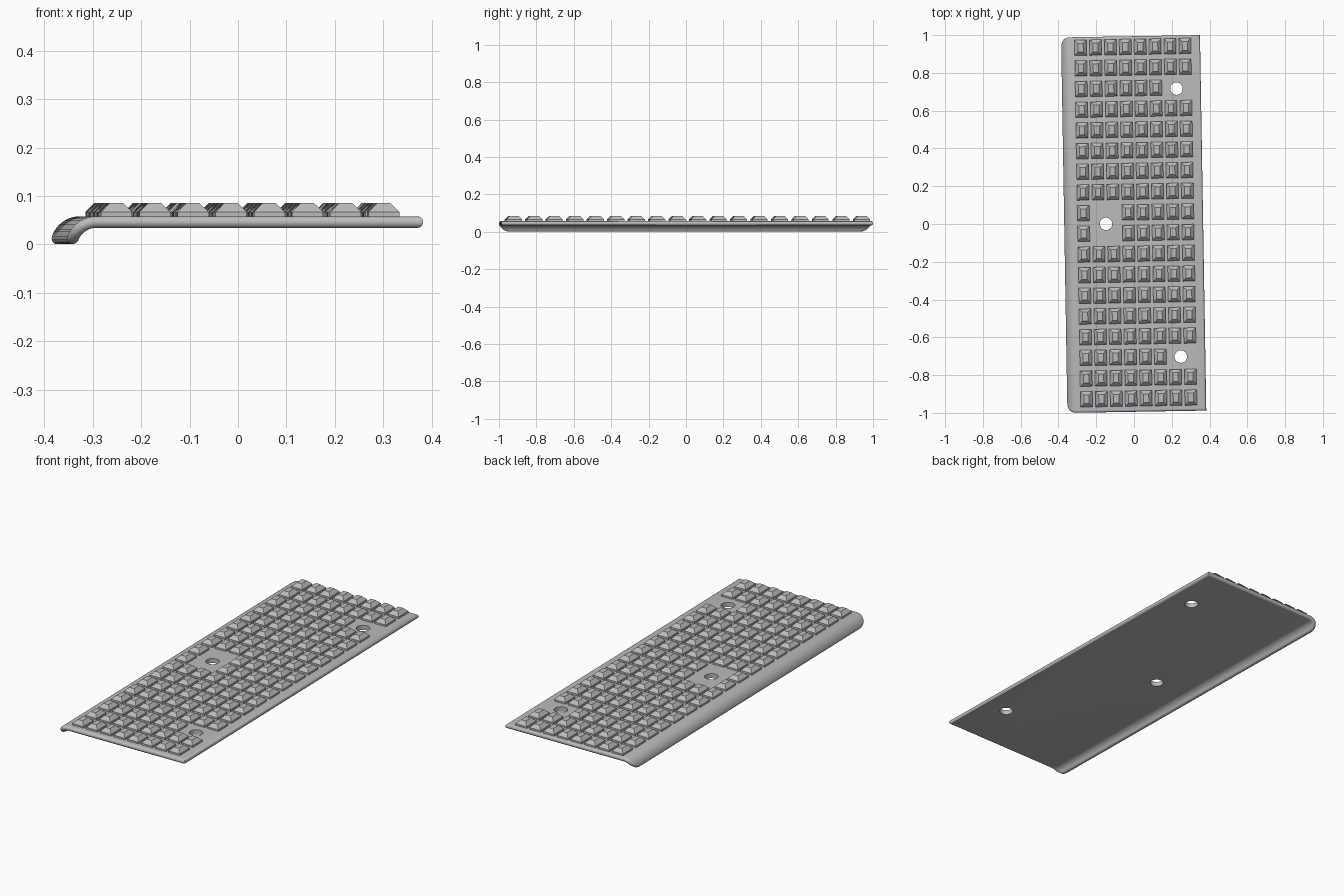
import bpy, bmesh, math

if "Cube" in bpy.data.objects:
    bpy.data.objects.remove(bpy.data.objects["Cube"])

TURN = 0.0168                      # slight turn of the whole plate about z
R_EDGE, R_CORNER = 0.012, 0.06     # edge rounding and plan corner radius
HALF_LEN, WIDTH = 0.994, 0.75      # half length, unrolled width
BEND_X, BEND_Z, BEND_R = -0.31, -0.004, 0.05
BEND_ARC = math.radians(71)
BEND_END = R_EDGE + BEND_R * BEND_ARC
TOP = BEND_Z + BEND_R + R_EDGE

grey = bpy.data.materials.new("plain grey")
grey.use_nodes = True
grey.diffuse_color = (0.5, 0.5, 0.5, 1)
grey.node_tree.nodes["Principled BSDF"].inputs["Base Color"].default_value = (0.5, 0.5, 0.5, 1)


def make_object(name, bm):
    bmesh.ops.recalc_face_normals(bm, faces=bm.faces)
    mesh = bpy.data.meshes.new(name)
    bm.to_mesh(mesh)
    bm.free()
    mesh.materials.append(grey)
    obj = bpy.data.objects.new(name, mesh)
    obj.rotation_euler.z = TURN
    bpy.context.collection.objects.link(obj)
    return obj


def bend(u, y, w):
    """Roll the flat sheet down along its right-hand edge."""
    if u >= BEND_END:
        return (BEND_X + u - BEND_END, y, BEND_Z + BEND_R + w)
    a = math.pi / 2 + (BEND_END - u) / BEND_R
    r = BEND_R + w
    return (BEND_X + r * math.cos(a), y, BEND_Z + r * math.sin(a))


def half_outline(d):
    """Sheet outline inset by d, as (across, half length) stations."""
    pts = []
    for i in range(13):
        a = math.pi / 2 * i / 12
        r = R_CORNER - d
        pts.append((R_CORNER - r * math.cos(a), HALF_LEN - R_CORNER + r * math.sin(a)))
    for u in (0.067, BEND_END, WIDTH - d):
        pts.append((u, HALF_LEN - d))
    return pts


# Plate: stacked outlines give the rounded rim, strips close top and bottom
bm = bmesh.new()
rings = []
for i in range(13):
    p = -math.pi / 2 + math.pi * i / 12
    half = half_outline(R_EDGE * (1 - math.cos(p)))
    loop = half + [(u, -h) for u, h in reversed(half)]
    rings.append([bm.verts.new(bend(u, y, R_EDGE * math.sin(p))) for u, y in loop])
n = len(rings[0])
for a, b in zip(rings, rings[1:]):
    for i in range(n):
        j = (i + 1) % n
        bm.faces.new((a[i], a[j], b[j], b[i]))
for ring in (rings[0], rings[-1]):
    for i in range(n // 2 - 1):
        bm.faces.new((ring[i], ring[i + 1], ring[n - 2 - i], ring[n - 1 - i]))
plate = make_object("tread_plate", bm)

# Screw holes
bm = bmesh.new()
for x, y in ((0.237, 0.713), (-0.148, 0.003), (0.236, -0.706)):
    res = bmesh.ops.create_cone(bm, cap_ends=True, segments=32,
                                radius1=0.033, radius2=0.033, depth=0.2)
    bmesh.ops.translate(bm, verts=res["verts"], vec=(x, y, 0.05))
cutter = make_object("hole_cutter", bm)
cutter.hide_render = True
cut = plate.modifiers.new("holes", "BOOLEAN")
cut.object = cutter
cut.operation = "DIFFERENCE"
cut.solver = "EXACT"
bpy.context.view_layer.objects.active = plate
plate.select_set(True)
bpy.ops.object.modifier_apply(modifier="holes")
bpy.data.objects.remove(cutter)
bpy.ops.object.shade_smooth_by_angle(angle=math.radians(35))

# Grip studs: short block with a tapered top, left out around the holes
gaps = {2: (6, 7), 8: (1, 2), 9: (1, 2), 15: (6, 7)}
bm = bmesh.new()
for row in range(18):
    for col in range(8):
        if col in gaps.get(row, ()):
            continue
        cx, cy = -0.267 + 0.0789 * col, 0.938 - 0.1095 * row
        levels = []
        for hx, hy, z in ((0.032, 0.041, TOP - 0.002), (0.032, 0.041, TOP + 0.009),
                          (0.014, 0.023, TOP + 0.027)):
            levels.append([bm.verts.new((cx + sx * hx, cy + sy * hy, z))
                           for sx, sy in ((-1, -1), (1, -1), (1, 1), (-1, 1))])
        for a, b in zip(levels, levels[1:]):
            for i in range(4):
                j = (i + 1) % 4
                bm.faces.new((a[i], a[j], b[j], b[i]))
        bm.faces.new(levels[0][::-1])
        bm.faces.new(levels[-1])
make_object("grip_studs", bm)
